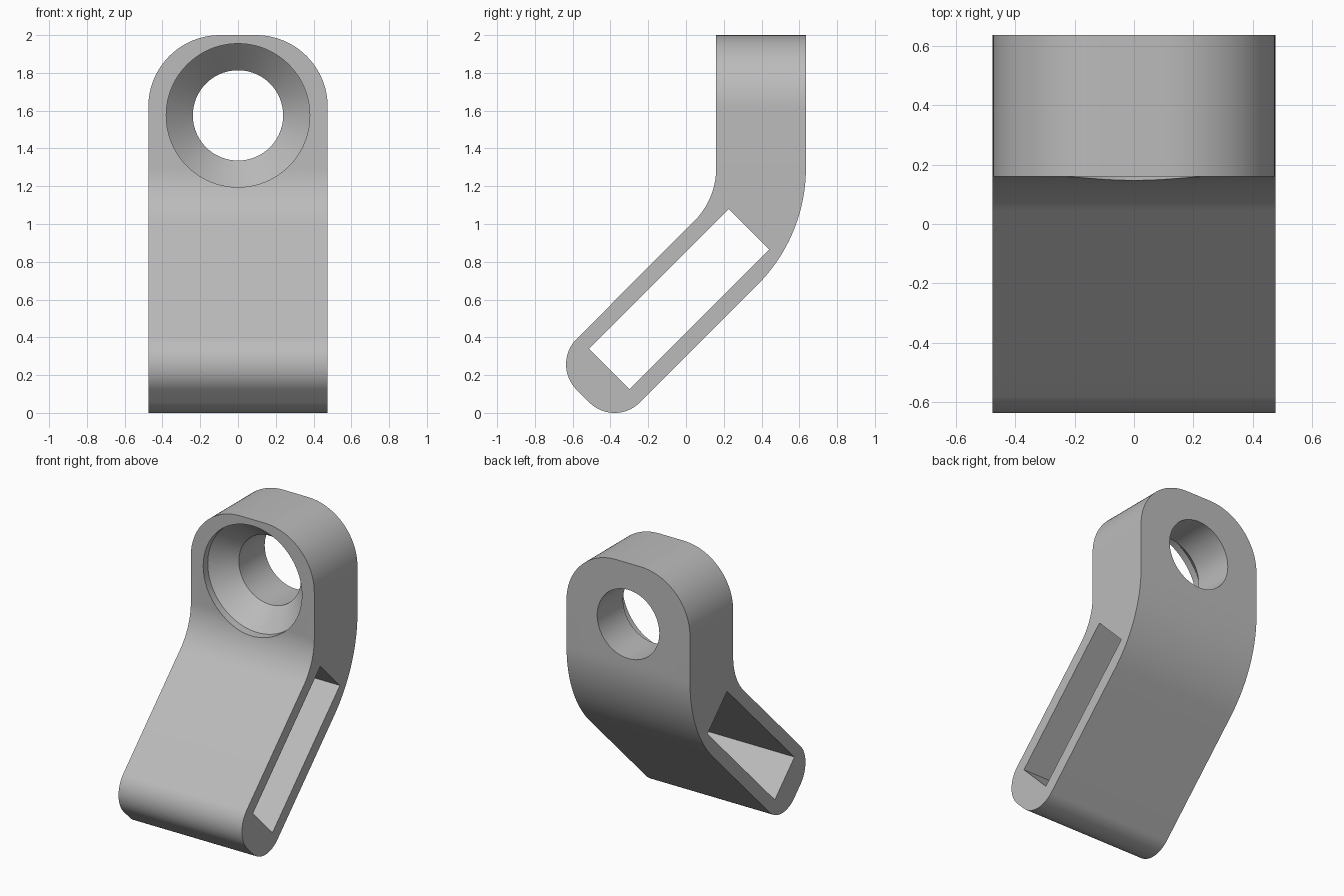
import bpy, bmesh, math
from mathutils import Matrix, Vector

cube = bpy.data.objects.get("Cube")
if cube:
    bpy.data.objects.remove(cube, do_unlink=True)

HALF_W = 0.475     # half the width, also the thickness of the bar
HOLE_Z = 1.575


def arc(cx, cy, r, start, end, n=24):
    angles = [math.radians(start + (end - start) * i / n) for i in range(n + 1)]
    return [(cx + r * math.cos(a), cy + r * math.sin(a)) for a in angles]


def add_object(name, bm):
    bmesh.ops.recalc_face_normals(bm, faces=bm.faces)
    mesh = bpy.data.meshes.new(name)
    bm.to_mesh(mesh)
    bm.free()
    obj = bpy.data.objects.new(name, mesh)
    bpy.context.collection.objects.link(obj)
    return obj


def prism(name, points, place, depth):
    """Extrude an outline; place(u, v, d) sets the direction."""
    bm = bmesh.new()
    face = bm.faces.new([bm.verts.new(place(u, v, -depth)) for u, v in points])
    ext = bmesh.ops.extrude_face_region(bm, geom=[face])
    shift = Vector(place(0, 0, depth)) - Vector(place(0, 0, -depth))
    bmesh.ops.translate(bm, vec=shift,
                        verts=[g for g in ext["geom"] if isinstance(g, bmesh.types.BMVert)])
    return add_object(name, bm)


def cut(target, cutter, operation):
    mod = target.modifiers.new(cutter.name, 'BOOLEAN')
    mod.object, mod.operation, mod.solver = cutter, operation, 'EXACT'
    bpy.ops.object.select_all(action='DESELECT')
    target.select_set(True)
    bpy.context.view_layer.objects.active = target
    bpy.ops.object.modifier_apply(modifier=mod.name)
    bpy.data.objects.remove(cutter, do_unlink=True)


# Bent bar: side profile with concentric bend and rounded foot
bend = (-0.24, 1.297)
profile = ([(0.635, 2.1), (0.16, 2.1)]
           + arc(*bend, 0.4, 0, -45)
           + arc(-0.445, 0.257, 0.19, 135, 225)
           + arc(-0.378, 0.19, 0.19, 225, 315)
           + arc(*bend, 0.875, -45, 0))
bracket = prism("angled_bracket", profile, lambda u, v, d: (d, u, v), 0.6)

# Front outline: rounded top corners
outline = ([(-HALF_W, -0.1), (HALF_W, -0.1)]
           + arc(0.095, 1.62, 0.38, 0, 90)
           + arc(-0.095, 1.62, 0.38, 90, 180))
cut(bracket, prism("front_outline", outline, lambda u, v, d: (u, d, v), 1.0), 'INTERSECT')

# Rectangular slot through the sloping leg
bm = bmesh.new()
bmesh.ops.create_cube(bm, size=1, matrix=Matrix.Translation((0, -0.036, 0.602))
                      @ Matrix.Rotation(math.radians(45), 4, 'X')
                      @ Matrix.Diagonal((2, 1.047, 0.304, 1)))
cut(bracket, add_object("leg_slot", bm), 'DIFFERENCE')

# Countersunk hole: stacked rings along y
bm = bmesh.new()
rings = []
for radius, y in [(0.38, -0.3), (0.38, 0.21), (0.239, 0.35), (0.239, 0.9)]:
    rings.append([bm.verts.new((x, y, z)) for x, z in arc(0, HOLE_Z, radius, 0, 360, 96)[:-1]])
for a, b in zip(rings, rings[1:]):
    for i in range(len(a)):
        j = (i + 1) % len(a)
        bm.faces.new((a[i], a[j], b[j], b[i]))
bm.faces.new(rings[0])
bm.faces.new(rings[-1])
cut(bracket, add_object("countersunk_hole", bm), 'DIFFERENCE')

# Plain grey finish
grey = bpy.data.materials.new("plain_grey")
grey.use_nodes = True
color = (0.5, 0.5, 0.5, 1)
grey.diffuse_color = color
grey.node_tree.nodes["Principled BSDF"].inputs["Base Color"].default_value = color
bracket.data.materials.clear()
bracket.data.materials.append(grey)
for poly in bracket.data.polygons:
    poly.material_index = 0

bpy.ops.object.shade_smooth_by_angle(angle=math.radians(25))
